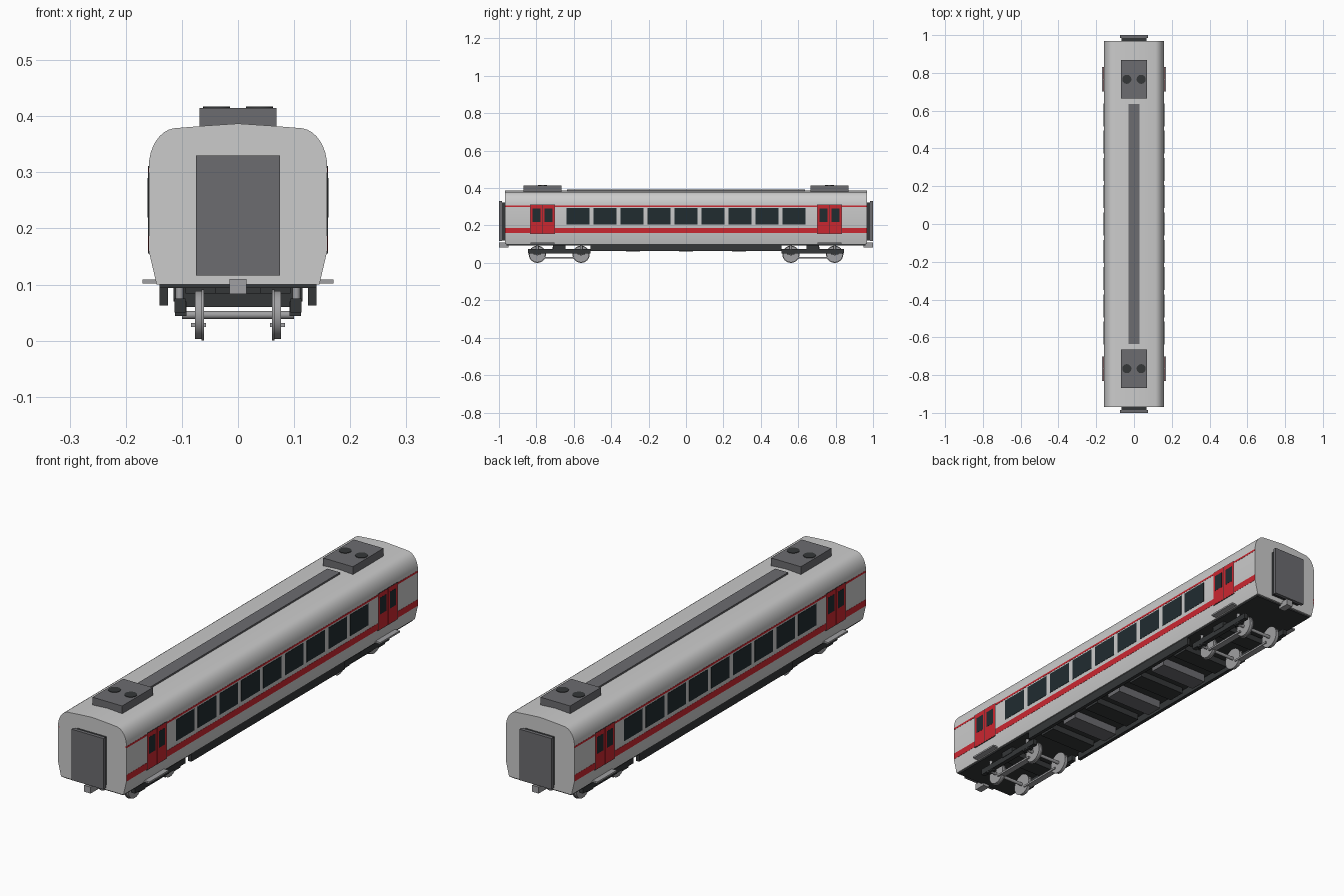
import bpy, bmesh, math
from mathutils import Matrix

if "Cube" in bpy.data.objects:
    bpy.data.objects.remove(bpy.data.objects["Cube"])


def material(name, rgb):
    m = bpy.data.materials.new(name)
    m.diffuse_color = (*rgb, 1)
    m.use_nodes = True
    m.node_tree.nodes["Principled BSDF"].inputs["Base Color"].default_value = m.diffuse_color
    return m


SHELL = material("pale_grey", (0.62, 0.62, 0.62))
ROOF = material("mid_grey", (0.15, 0.15, 0.16))
DARK = material("underframe_dark", (0.035, 0.038, 0.04))
RED = material("red", (0.6, 0.02, 0.03))
GLASS = material("glass", (0.015, 0.025, 0.03))
STEEL = material("steel", (0.35, 0.35, 0.36))


def finish(name, bm, mat):
    bmesh.ops.recalc_face_normals(bm, faces=bm.faces)
    me = bpy.data.meshes.new(name)
    bm.to_mesh(me)
    bm.free()
    ob = bpy.data.objects.new(name, me)
    bpy.context.collection.objects.link(ob)
    me.materials.append(mat)
    return ob


def box(name, x, y, z, mat):
    """Box from (min, max) ranges."""
    bm = bmesh.new()
    size = [r[1] - r[0] for r in (x, y, z)]
    mid = [(r[0] + r[1]) / 2 for r in (x, y, z)]
    bmesh.ops.create_cube(bm, size=1, matrix=Matrix.Translation(mid) @ Matrix.Diagonal((*size, 1)))
    return finish(name, bm, mat)


def cylinder(name, r, length, centre, mat, axis="X", sides=32):
    bm = bmesh.new()
    rot = Matrix.Rotation(math.pi / 2, 4, "Y") if axis == "X" else Matrix.Identity(4)
    bmesh.ops.create_cone(bm, cap_ends=True, segments=sides, radius1=r, radius2=r, depth=length,
                          matrix=Matrix.Translation(centre) @ rot)
    ob = finish(name, bm, mat)
    smooth(ob)
    return ob


def smooth(ob):
    bpy.ops.object.select_all(action="DESELECT")
    ob.select_set(True)
    bpy.context.view_layer.objects.active = ob
    bpy.ops.object.shade_smooth_by_angle(angle=math.radians(30))


def span(c, w):
    return (c - w / 2, c + w / 2)


def sided(s, a, b):
    return tuple(sorted((s * a, s * b)))


# Body shell: half section mirrored and extruded along y
half = [(0.145, 0.1), (0.159, 0.16), (0.159, 0.31)]
for i in range(1, 9):
    t = math.radians(83) * i / 8
    half.append((0.109 + 0.05 * math.cos(t), 0.31 + 0.069 * math.sin(t)))
half.append((0.06, 0.383))
section = half + [(0, 0.387)] + [(-x, z) for x, z in reversed(half)]
bm = bmesh.new()
face = bm.faces.new([bm.verts.new((x, -0.968, z)) for x, z in section])
ext = bmesh.ops.extrude_face_region(bm, geom=[face])
bmesh.ops.translate(bm, vec=(0, 1.936, 0),
                    verts=[v for v in ext["geom"] if isinstance(v, bmesh.types.BMVert)])
if not face.is_valid or len(face.edges[0].link_faces) < 2:
    bm.faces.new([v for v in bm.verts if v.co.y < 0])
smooth(finish("body_shell", bm, SHELL))

# Roof duct
box("roof_duct", (-0.03, 0.03), (-0.635, 0.635), (0.375, 0.392), ROOF)

# Stripes, windows and doors on both sides
for s in (-1, 1):
    box("lower_stripe", sided(s, 0.15, 0.1597), (-0.968, 0.968), (0.160, 0.187), RED)
    box("upper_stripe", sided(s, 0.15, 0.1597), (-0.968, 0.968), (0.300, 0.308), RED)
    for i in range(-4, 5):
        box("window", sided(s, 0.15, 0.1602), span(i * 0.1445, 0.122), (0.204, 0.294), GLASS)
    for e in (-1, 1):
        y = e * 0.767
        box("door_frame", sided(s, 0.15, 0.1600), span(y, 0.132), (0.155, 0.311), DARK)
        for d in (-1, 1):
            yl = y + d * 0.0325
            box("door_leaf", sided(s, 0.15, 0.1606), span(yl, 0.062), (0.157, 0.309), RED)
            box("door_window", sided(s, 0.15, 0.1611), span(yl, 0.042), (0.220, 0.290), GLASS)
        box("door_step", sided(s, 0.140, 0.170), span(y, 0.13), (0.102, 0.109), STEEL)
    # Side sill under the middle of the car
    box("side_sill", sided(s, 0.125, 0.14), (-0.51, 0.51), (0.063, 0.1), DARK)

# Floor and underfloor equipment
box("floor_pan", (-0.14, 0.14), (-0.96, 0.96), (0.094, 0.101), DARK)
for i in range(-3, 4):
    box("equipment_box", (-0.11, 0.11), span(i * 0.142, 0.075),
        (0.06 if i % 2 == 0 else 0.068, 0.096), DARK if i % 2 else ROOF)

for e in (-1, 1):
    # Gangway and coupler at each end
    box("gangway", (-0.067, 0.067), sided(e, 0.96, 0.99), (0.121, 0.324), DARK)
    box("gangway_face", (-0.075, 0.075), sided(e, 0.985, 1.0), (0.116, 0.33), ROOF)
    box("coupler", (-0.015, 0.015), sided(e, 0.95, 1.0), (0.083, 0.11), STEEL)

    # Roof unit with two fans
    box("roof_unit", (-0.069, 0.069), span(e * 0.766, 0.203), (0.37, 0.415), ROOF)
    for x in (-0.038, 0.038):
        cylinder("roof_fan", 0.024, 0.006, (x, e * 0.766, 0.4142), DARK, "Z")

    # Bogie
    yb = e * 0.678
    box("bogie_crossbeam", (-0.1, 0.1), span(yb, 0.07), (0.06, 0.085), DARK)
    box("bogie_pivot", (-0.04, 0.04), span(yb, 0.06), (0.08, 0.096), DARK)
    for s in (-1, 1):
        box("bogie_side_frame", sided(s, 0.094, 0.113), span(yb, 0.335), (0.05, 0.075), DARK)
        box("bogie_spring_seat", sided(s, 0.094, 0.115), span(yb, 0.065), (0.07, 0.095), DARK)
        box("brake_rod", sided(s, 0.057, 0.084), span(yb, 0.2), (0.024, 0.032), STEEL)
    for a in (-1, 1):
        yw = yb + a * 0.117
        cylinder("axle", 0.007, 0.2, (0, yw, 0.046), STEEL, sides=16)
        for s in (-1, 1):
            cylinder("wheel", 0.043, 0.014, (s * 0.07, yw, 0.046), STEEL)
            cylinder("wheel_flange", 0.046, 0.004, (s * 0.063, yw, 0.046), STEEL)
            box("axle_box", sided(s, 0.092, 0.112), span(yw, 0.04), (0.044, 0.07), DARK)
            cylinder("axle_spring", 0.007, 0.026, (s * 0.104, yw, 0.081), STEEL, "Z", 16)
